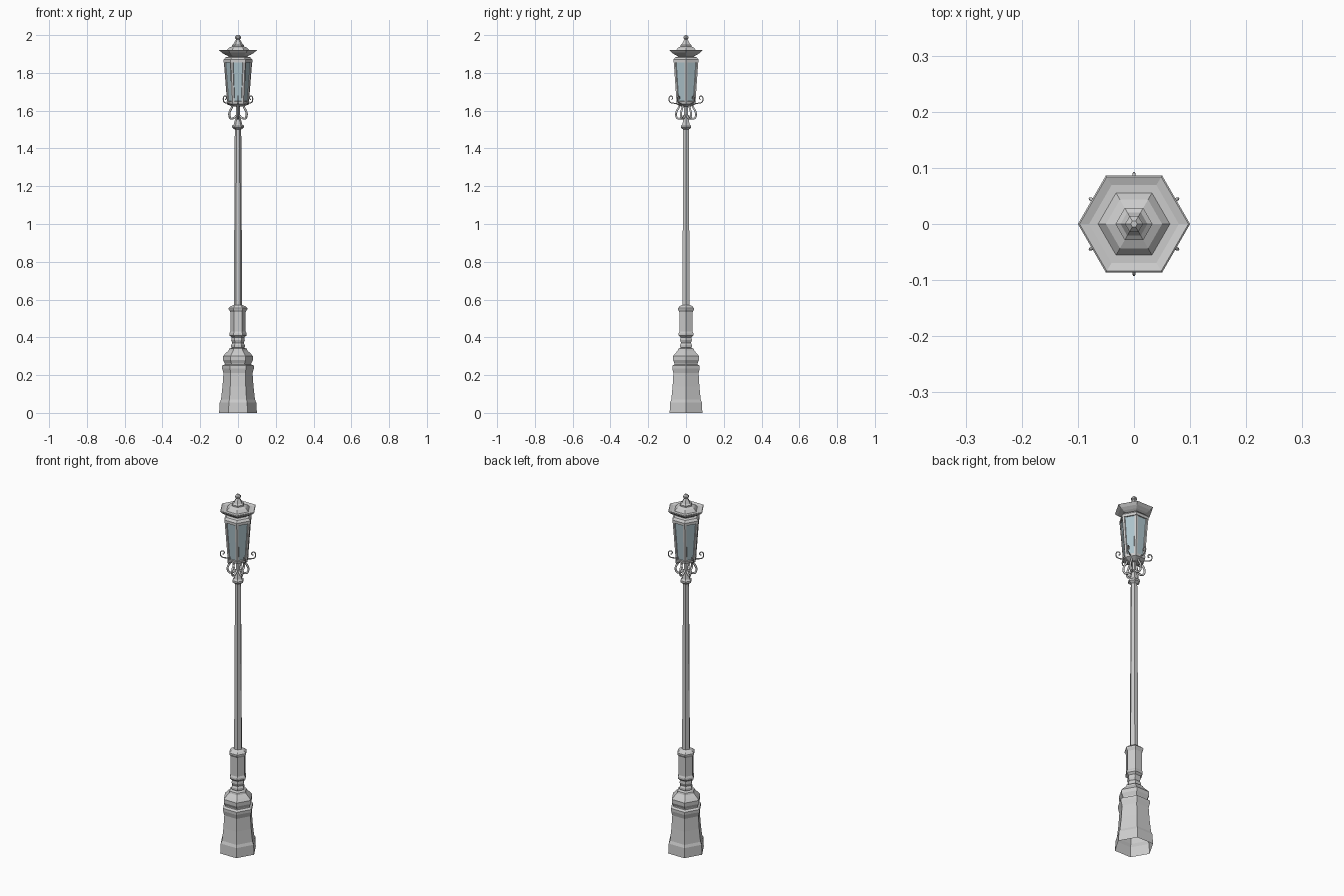
import bpy, math
from mathutils import Vector

if "Cube" in bpy.data.objects:
    bpy.data.objects.remove(bpy.data.objects["Cube"])


def obj_from(name, verts, faces, mat=None):
    me = bpy.data.meshes.new(name)
    me.from_pydata(verts, [], faces)
    ob = bpy.data.objects.new(name, me)
    bpy.context.collection.objects.link(ob)
    if mat:
        me.materials.append(mat)
    return ob


def hex_lathe(name, profile, cap_bottom=False, cap_top=False, mat=None, n=6):
    """Stack of (radius, z) hexagon rings, corners on the x axis."""
    verts, faces = [], []
    for r, z in profile:
        for i in range(n):
            a = 2 * math.pi * i / n
            verts.append((r * math.cos(a), r * math.sin(a), z))
    for k in range(len(profile) - 1):
        for i in range(n):
            j = (i + 1) % n
            faces.append((k * n + i, k * n + j, (k + 1) * n + j, (k + 1) * n + i))
    if cap_bottom:
        faces.append(tuple(reversed(range(n))))
    if cap_top:
        faces.append(tuple(range((len(profile) - 1) * n, len(profile) * n)))
    return obj_from(name, verts, faces, mat)


def scroll(name, points, angle, radius):
    """Round bar following an (r, z) path in the vertical plane at an angle."""
    cu = bpy.data.curves.new(name, 'CURVE')
    cu.dimensions = '3D'
    cu.bevel_depth = radius
    cu.bevel_resolution = 1
    cu.resolution_u = 4
    cu.use_fill_caps = True
    sp = cu.splines.new('NURBS')
    sp.points.add(len(points) - 1)
    for p, (r, z) in zip(sp.points, points):
        p.co = (r * math.cos(angle), r * math.sin(angle), z, 1)
    sp.use_endpoint_u = True
    sp.order_u = 3
    ob = bpy.data.objects.new(name, cu)
    bpy.context.collection.objects.link(ob)


glass = bpy.data.materials.new("glass")
glass.diffuse_color = (0.42, 0.55, 0.6, 1)
glass.use_nodes = True
glass.node_tree.nodes["Principled BSDF"].inputs["Base Color"].default_value = glass.diffuse_color

# Flared foot with lip, open underneath
hex_lathe("foot", [(0.1, 0), (0.097, 0.055), (0.09, 0.07), (0.082, 0.14), (0.077, 0.21),
                   (0.084, 0.235), (0.084, 0.25), (0.07, 0.257), (0.07, 0.262),
                   (0.08, 0.28), (0.08, 0.3), (0.066, 0.315), (0.05, 0.33), (0.047, 0.34),
                   (0.03, 0.346)])
# Turned neck and lower sleeve
hex_lathe("sleeve", [(0.03, 0.342), (0.036, 0.35), (0.036, 0.36), (0.03, 0.37), (0.036, 0.385),
                     (0.034, 0.4), (0.046, 0.41), (0.046, 0.42), (0.041, 0.43), (0.041, 0.535),
                     (0.049, 0.548), (0.049, 0.555), (0.038, 0.565), (0.022, 0.572)])
# Tapered pole, top collar and stem
hex_lathe("pole", [(0.022, 0.565), (0.017, 1.505)])
hex_lathe("pole_collar", [(0.017, 1.5), (0.031, 1.51), (0.031, 1.52), (0.022, 1.528),
                          (0.017, 1.55), (0.011, 1.57), (0.011, 1.63)])

# Scroll brackets under each lantern face
for i in range(6):
    a = math.radians(30 + 60 * i)
    scroll("bracket", [(0.01, 1.575), (0.022, 1.56), (0.046, 1.555), (0.056, 1.58),
                       (0.046, 1.605), (0.034, 1.62), (0.034, 1.645)], a, 0.0055)
    scroll("curl", [(0.035, 1.638), (0.065, 1.638), (0.09, 1.645), (0.09, 1.677),
                    (0.07, 1.677), (0.07, 1.66), (0.078, 1.66)], a, 0.003)

# Lantern floor, glass and head band
hex_lathe("lantern_floor", [(0.03, 1.622), (0.058, 1.634), (0.06, 1.648), (0.054, 1.65)],
          True, True)
hex_lathe("lantern_glass", [(0.054, 1.645), (0.07, 1.862)], mat=glass)
hex_lathe("lantern_head", [(0.066, 1.855), (0.077, 1.855), (0.077, 1.87), (0.066, 1.882),
                           (0.05, 1.886), (0.05, 1.895)], True)


# Corner bars of the lantern: folded strips wrapped round each corner
def corner_bar(angle):
    verts = []
    for r, z in ((0.058, 1.645), (0.075, 1.86)):
        c = Vector((r * math.cos(angle), r * math.sin(angle), z))
        for s in (-1, 1):
            d = angle + s * math.radians(120)
            side = c + 0.010 * Vector((math.cos(d), math.sin(d), 0))
            inward = side - 0.005 * Vector((math.cos(angle), math.sin(angle), 0))
            verts += [side, inward]
        verts.append(c)
    f = [(0, 4, 9, 5), (4, 2, 7, 9), (1, 0, 5, 6), (2, 3, 8, 7), (3, 1, 6, 8)]
    obj_from("corner_bar", verts, f)


for i in range(6):
    corner_bar(math.radians(60 * i))

# Roof with upturned brim
hex_lathe("roof", [(0.05, 1.888), (0.068, 1.896), (0.086, 1.907), (0.1, 1.92), (0.097, 1.922),
                   (0.08, 1.917), (0.064, 1.917), (0.05, 1.932), (0.032, 1.94)], True)
# Finial
hex_lathe("finial", [(0.033, 1.938), (0.033, 1.947), (0.024, 1.953), (0.018, 1.965),
                     (0.01, 1.978), (0.016, 1.983), (0.016, 1.99), (0.006, 2.0)], False, True)
